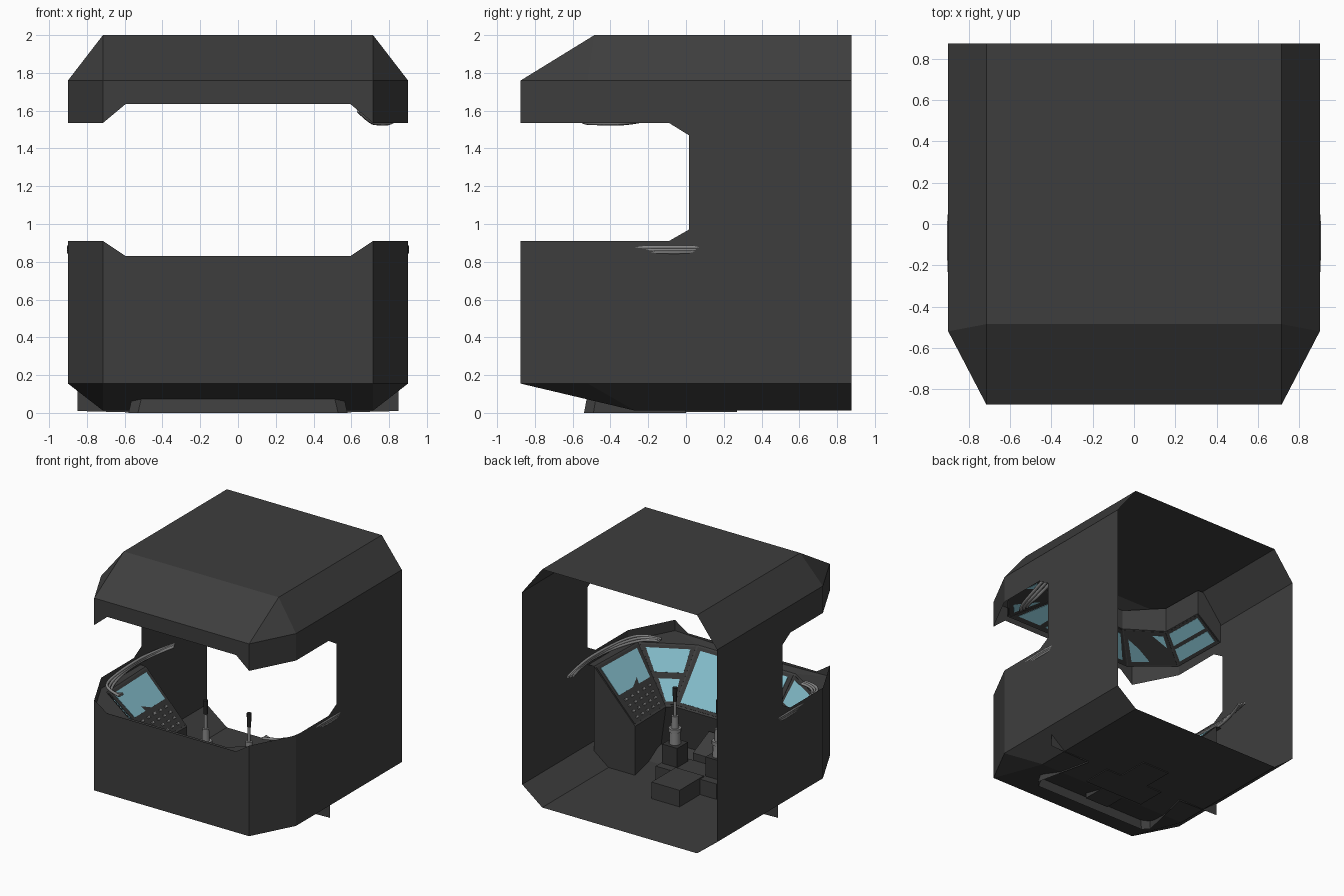
import bpy, bmesh
from mathutils import Vector as V

if "Cube" in bpy.data.objects:
    bpy.data.objects.remove(bpy.data.objects["Cube"])


def mat(name, c):
    m = bpy.data.materials.new(name)
    m.diffuse_color = (*c, 1)
    m.use_nodes = True
    m.node_tree.nodes["Principled BSDF"].inputs["Base Color"].default_value = m.diffuse_color
    return m


HULL = mat("hull grey", (.048, .048, .048))
PANEL = mat("panel dark grey", (.036, .036, .036))
GLASS = mat("screen blue", (.23, .51, .6))
STEEL = mat("steel grey", (.24, .24, .24))
BLACK = mat("grip black", (.018, .018, .018))
CABIN = V((0, .3, 1.2))


def obj(name, polys, mats, mirror=True, recalc=False):
    """polys: list of (points, material slot)"""
    bm = bmesh.new()
    for pts, mi in polys:
        f = bm.faces.new([bm.verts.new(p) for p in pts])
        f.material_index = mi
    bmesh.ops.remove_doubles(bm, verts=bm.verts, dist=.0005)
    if recalc:
        bmesh.ops.recalc_face_normals(bm, faces=bm.faces)
    me = bpy.data.meshes.new(name)
    bm.to_mesh(me)
    bm.free()
    for m in mats:
        me.materials.append(m)
    o = bpy.data.objects.new(name, me)
    bpy.context.collection.objects.link(o)
    if mirror:
        mod = o.modifiers.new("mirror", 'MIRROR')
        mod.merge_threshold = .0005
    return o


def patch(q, u0, u1, v0, v1, h):
    """raised plate on quad q = outer start, outer end, inner end, inner start"""
    a, b, c, d = [V(p) for p in q]
    n = (b - a).cross(d - a).normalized()
    if n.dot(CABIN - a) < 0:
        n = -n
    at = lambda u, v: a.lerp(b, u).lerp(d.lerp(c, u), v)
    lo = [at(u, v) for u, v in ((u0, v0), (u1, v0), (u1, v1), (u0, v1))]
    if (lo[1] - lo[0]).cross(lo[3] - lo[0]).dot(n) < 0:
        lo.reverse()
    hi = [p + n * h for p in lo]
    return [hi] + [[lo[i], lo[(i + 1) % 4], hi[(i + 1) % 4], hi[i]] for i in range(4)]


def box(name, x0, x1, y0, y1, z0, z1, m, drop=0, mirror=False):
    """box whose top may drop towards the back"""
    p = [(x, y, z) for x in (x0, x1) for y in (y0, y1)
         for z in (z0, z1 - (drop if y == y1 else 0))]
    idx = ((0, 1, 3, 2), (4, 6, 7, 5), (0, 4, 5, 1), (2, 3, 7, 6), (1, 5, 7, 3), (0, 2, 6, 4))
    return obj(name, [([p[i] for i in f], 0) for f in idx], [m], mirror, True)


def pipe(name, pts, r, mirror=True):
    cu = bpy.data.curves.new(name, 'CURVE')
    cu.dimensions = '3D'
    cu.bevel_depth, cu.bevel_resolution, cu.resolution_u = r, 2, 6
    cu.use_fill_caps = True
    sp = cu.splines.new('NURBS')
    sp.points.add(len(pts) - 1)
    for s, p in zip(sp.points, pts):
        s.co = (*p, 1)
    sp.use_endpoint_u = True
    sp.order_u = 3
    cu.materials.append(STEEL)
    o = bpy.data.objects.new(name, cu)
    bpy.context.collection.objects.link(o)
    if mirror:
        o2 = bpy.data.objects.new(name + "_left", cu)
        o2.scale.x = -1
        bpy.context.collection.objects.link(o2)


def cyl(name, x, y, z0, z1, r0, r1, m, n=12):
    bpy.ops.mesh.primitive_cone_add(vertices=n, radius1=r0, radius2=r1, depth=z1 - z0,
                                    location=(x, y, (z0 + z1) / 2))
    o = bpy.context.object
    o.name = name
    o.data.materials.append(m)
    bpy.ops.object.shade_smooth_by_angle()


# Cabin shell, right half mirrored: chamfered box with open back and wrap-round window
B, S, F = .875, -.52, -.875
X, W = .715, .9
roof_c, floor_c = (X, -.485, 2), (X, -.27, .012)
shell = [
    [(0, B, 2), (0, -.485, 2), roof_c, (X, B, 2)],
    [(X, B, 2), roof_c, (W, S, 1.76), (W, B, 1.76)],
    [(0, -.485, 2), (0, F, 1.76), (X, F, 1.76), roof_c],
    [roof_c, (X, F, 1.76), (W, S, 1.76)],
    [(0, F, 1.76), (X, F, 1.76), (X, F, 1.535), (.595, F, 1.635), (0, F, 1.635)],
    [(X, F, 1.76), (W, S, 1.76), (W, S, 1.535), (X, F, 1.535)],
    [(W, S, 1.76), (W, B, 1.76), (W, B, .155), (W, S, .155), (W, S, .91), (W, -.09, .91),
     (W, .015, .97), (W, .015, 1.47), (W, -.09, 1.535), (W, S, 1.535)],
    [(X, F, .91), (W, S, .91), (W, S, .155), (X, F, .155)],
    [(0, F, .83), (.595, F, .83), (X, F, .91), (X, F, .155), (0, F, .155)],
    [(0, F, .155), (X, F, .155), floor_c, (0, -.27, .012)],
    [(X, F, .155), (W, S, .155), floor_c],
    [(W, S, .155), (W, B, .155), (X, B, .012), floor_c],
    [floor_c, (X, B, .012), (0, B, .012), (0, -.27, .012)],
]
obj("cabin_shell", [(f, 0) for f in shell], [HULL], recalc=True)


def panels(outer, inner):
    return [(outer[i], outer[i + 1], inner[i + 1], inner[i]) for i in range(3)]


# Lower console: sloped instrument ring, ledge, kick walls and end plate
outer = [(.85, 0, .82), (.83, -.55, .82), (.45, -.8, .8), (0, -.8, .8)]
inner = [(.47, 0, .42), (.48, -.42, .42), (.43, -.46, .42), (0, -.46, .42)]
rim = [(W, 0, .82), (W, S, .82), (X, F, .82), (0, F, .8)]
toe = [(.47, 0, 0), (.58, -.49, 0), (.53, -.54, 0), (0, -.54, 0)]
low = panels(outer, inner)
polys = [(q, 0) for q in low + panels(rim, outer) + panels(inner, toe)]
polys.append(([outer[0], inner[0], toe[0], (.85, 0, .01)], 0))
obj("console_body", polys, [HULL])

# Console bezels, screens and buttons
side, corner, front = low
bez, scr, but = [], [], []
bez += patch(side, .02, .98, .03, .97, .004)
bez += patch(corner, .02, .98, .03, .97, .004)
bez += patch(front, .02, 1, .03, .97, .004)
scr += patch(side, .08, .92, .07, .52, .008)
scr += patch(corner, .1, .9, .08, .46, .008)
scr += patch(corner, .16, .84, .56, .92, .008)
scr += patch(front, .1, 1, .08, .92, .008)
for i in range(5):
    for j in range(4):
        u, v = .14 + .165 * i, .6 + .095 * j
        but += patch(side, u, u + .06, v, v + .035, .016)
strip = lambda ps: [p for p in ps if not all(abs(q[0]) < 1e-4 for q in p)]
obj("console_bezels", [(p, 0) for p in strip(bez)], [PANEL])
obj("console_screens", [(p, 0) for p in strip(scr)], [GLASS])
obj("console_buttons", [(p, 0) for p in but], [STEEL])

# Overhead console under the roof
outer = [(.89, 0, 1.6), (.88, -.5, 1.6), (.62, -.82, 1.64), (0, -.82, 1.64)]
inner = [(.66, 0, 1.78), (.65, -.38, 1.78), (.36, -.57, 1.78), (0, -.57, 1.78)]
top = [(.66, 0, 1.99), (.65, -.38, 1.99), (.36, -.57, 1.945), (0, -.57, 1.945)]
high = panels(outer, inner)
polys = [(q, 0) for q in high + panels(inner, top)]
polys.append(([outer[0], inner[0], top[0], (.715, 0, 1.99), (.89, 0, 1.77)], 0))
obj("overhead_body", polys, [HULL])
side, corner, front = high
bez, scr = [], []
for q, e in ((side, .98), (corner, .98), (front, 1)):
    bez += patch(q, .02, e, .03, .97, .004)
for v in (.1, .55):
    scr += patch(side, .07, .93, v, v + .35, .008)
for u in (.1, .55):
    scr += patch(corner, u, u + .35, .14, .86, .008)
for u in (.08, .56):
    scr += patch(front, u, u + .38, .14, .86, .008)
obj("overhead_bezels", [(p, 0) for p in strip(bez)], [PANEL])
obj("overhead_screens", [(p, 0) for p in scr], [GLASS])

# Hand-rail pipes along the side walls, just breaking through the skin
for k in range(3):
    d = .022 * k
    pipe("side_pipe_%d" % k, [(.84 - d * .5, .36 - d, .87), (.896, .1, .878 - d * .6),
                              (.896, -.2, .878 - d * .6), (.87 - d, -.5, .872 - d * .6),
                              (.78 - d, -.6, .872 - d * .6), (.66, -.62 + d, .86)], .011)
    e = .035 * k
    pipe("overhead_pipe_%d" % k, [(.64, -.62 + e, 1.6), (.7, -.56 + e, 1.54), (.76 - e * .3, -.48 + e, 1.535),
                                  (.82 - e, -.28, 1.535), (.84 - e, -.1, 1.58)], .013, False)

# Floor pedestal, sloped centre pedal block and control sticks
box("floor_step", -.13, .13, -.05, .27, .005, .15, HULL)
box("stick_bridge", -.28, .28, -.25, .0, .005, .14, HULL)
box("centre_block", -.11, .11, -.46, -.25, .012, .3, HULL, drop=.1)
for s in (1, -1):
    x, y = .2 * s, -.14
    box("stick_base", x - .07, x + .07, y - .07, y + .07, .13, .3, PANEL)
    cyl("stick_boot", x, y, .3, .43, .045, .04, STEEL)
    cyl("stick_collar", x, y, .43, .53, .03, .026, STEEL)
    cyl("stick_rod", x, y, .53, .67, .013, .012, STEEL)
    cyl("stick_grip", x, y, .65, .765, .016, .018, BLACK)
    cyl("stick_ring", x, y, .4, .43, .05, .05, STEEL)
